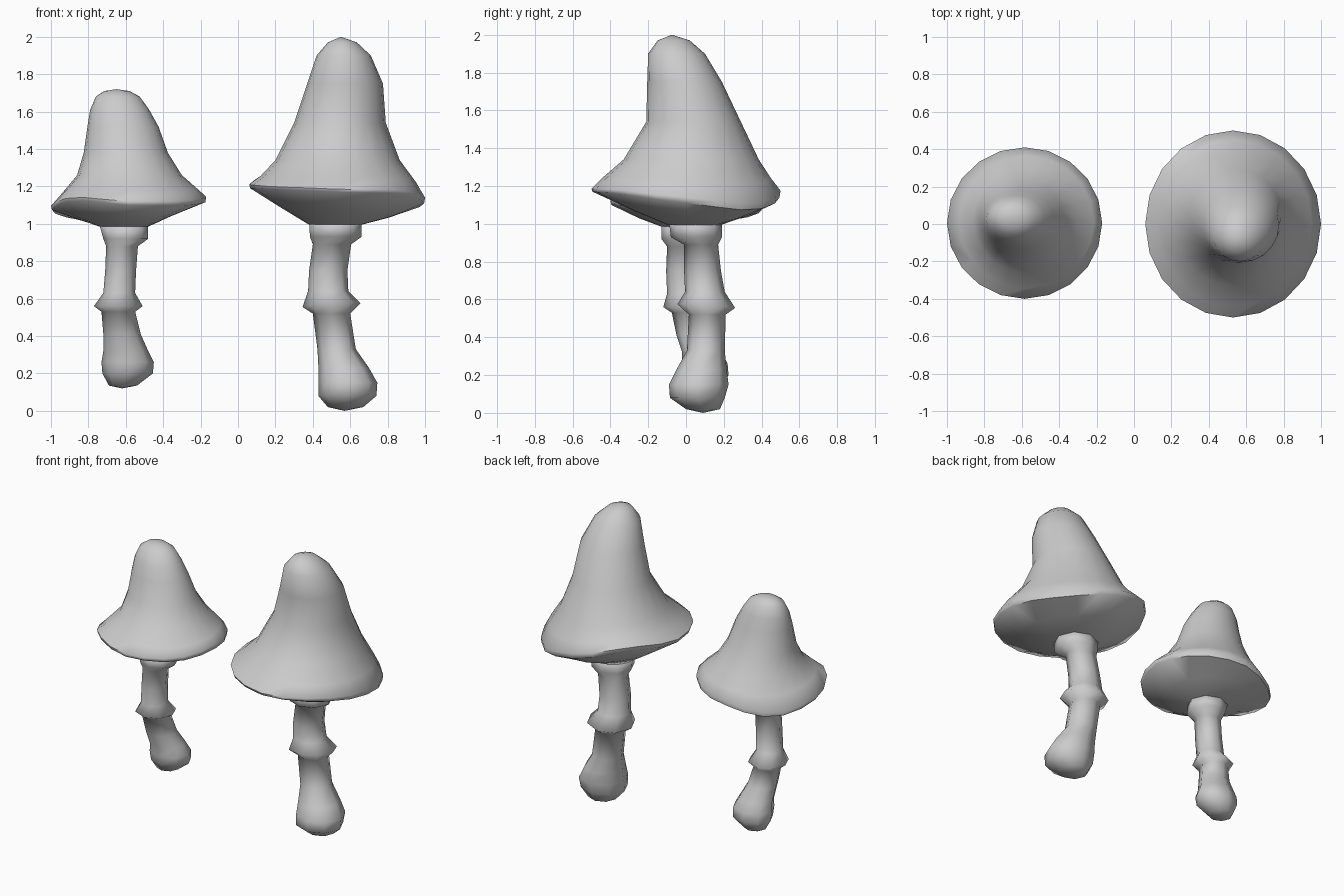
import bpy, bmesh, math


def loft(name, rings, sides, caps=(None, None), rim=(0,) * 8, rim_weight=None, angle=60):
    """Skin rings of (z, x_min, x_max, y_min, y_max, tilt_x, tilt_y); caps are pole points.
    rim: height offsets at eight compass directions, rim_weight: how much each ring follows."""
    bm = bmesh.new()
    loops = []
    for k, ring in enumerate(rings):
        z, x0, x1, y0, y1, tx, ty = (tuple(ring) + (0, 0))[:7]
        weight = (rim_weight or {}).get(k, 0)
        loop = []
        for i in range(sides):
            a = 2 * math.pi * i / sides
            c, s = math.cos(a), math.sin(a)
            d, f = divmod(8 * i / sides, 1)
            d = int(d)
            dz = weight * (rim[d] * (1 - f) + rim[(d + 1) % 8] * f)
            loop.append(bm.verts.new(((x0 + x1) / 2 + (x1 - x0) / 2 * c,
                                      (y0 + y1) / 2 + (y1 - y0) / 2 * s,
                                      z + tx * c + ty * s + dz)))
        loops.append(loop)
    for a, b in zip(loops, loops[1:]):
        for i in range(sides):
            j = (i + 1) % sides
            bm.faces.new((a[i], a[j], b[j], b[i]))
    for loop, pole in ((loops[0], caps[0]), (loops[-1], caps[1])):
        if pole:
            p = bm.verts.new(pole)
            for i in range(sides):
                bm.faces.new((loop[i], loop[(i + 1) % sides], p))
    bmesh.ops.recalc_face_normals(bm, faces=bm.faces)
    mesh = bpy.data.meshes.new(name)
    bm.to_mesh(mesh)
    bm.free()
    obj = bpy.data.objects.new(name, mesh)
    bpy.context.collection.objects.link(obj)
    bpy.ops.object.select_all(action='DESELECT')
    obj.select_set(True)
    bpy.context.view_layer.objects.active = obj
    bpy.ops.object.shade_smooth_by_angle(angle=math.radians(angle))


RIM_WEIGHT = {1: .3, 2: 1, 3: 1, 4: .5}

# Large cap: underside, lip, then the leaning bell up to the tip
loft("large_cap", [
    (.995, .38, .66, -.10, .19),
    (1.06, .23, .82, -.29, .34, -.02, -.015),
    (1.14, .065, .995, -.495, .495, -.03, -.03),
    (1.165, .06, 1.0, -.50, .50, -.025, -.02),
    (1.235, .12, .95, -.44, .45, -.01, -.01),
    (1.34, .20, .865, -.33, .385),
    (1.54, .30, .79, -.21, .29),
    (1.75, .37, .775, -.205, .19),
    (1.90, .42, .71, -.20, .10),
    (1.97, .48, .635, -.15, .02),
], 20, ((.52, .04, .995), (.55, -.075, 2.0)),
    rim=(0, -.03, .03, .09, .02, 0, 0, .02), rim_weight=RIM_WEIGHT)

# Large stem: bulb foot, skirt ring and collar
loft("large_stem", [
    (.02, .48, .67, 0, .18),
    (.08, .43, .74, -.085, .205),
    (.15, .43, .745, -.09, .225),
    (.23, .43, .70, -.05, .215),
    (.33, .425, .63, .005, .205),
    (.52, .40, .60, .015, .21),
    (.565, .345, .655, -.045, .26, .01, -.01),
    (.64, .375, .59, -.005, .205),
    (.75, .38, .585, -.01, .185),
    (.89, .40, .605, -.01, .17),
    (.93, .385, .66, -.08, .19),
    (1.01, .38, .66, -.09, .19),
], 8, ((.57, .09, 0), (.52, .05, 1.02)), angle=100)

# Small cap
loft("small_cap", [
    (.985, -.74, -.48, -.13, .12),
    (1.03, -.85, -.36, -.25, .26, .01, 0),
    (1.09, -.995, -.175, -.395, .405, .025, -.01),
    (1.115, -1.0, -.17, -.40, .41, .03, -.005),
    (1.175, -.935, -.215, -.345, .365, .01, 0),
    (1.26, -.86, -.30, -.26, .30),
    (1.38, -.825, -.375, -.18, .23),
    (1.52, -.805, -.425, -.135, .18),
    (1.61, -.79, -.475, -.10, .155),
    (1.68, -.76, -.525, -.06, .125),
    (1.71, -.715, -.58, -.015, .09),
], 20, ((-.61, 0, .985), (-.65, .04, 1.72)),
    rim=(0, 0, 0, -.04, .01, .05, 0, -.02), rim_weight=RIM_WEIGHT)

# Small stem
loft("small_stem", [
    (.135, -.69, -.54, .04, .19),
    (.20, -.725, -.455, -.01, .225),
    (.26, -.73, -.45, -.02, .22),
    (.32, -.72, -.48, -.02, .19),
    (.41, -.72, -.52, -.05, .14),
    (.53, -.73, -.55, -.075, .11),
    (.56, -.77, -.51, -.12, .14),
    (.63, -.72, -.55, -.10, .08),
    (.75, -.71, -.545, -.105, .07),
    (.88, -.705, -.535, -.10, .065),
    (.92, -.72, -.48, -.13, .11),
    (.99, -.74, -.48, -.13, .12),
], 8, ((-.62, .11, .12), (-.61, 0, 1.0)), angle=100)
